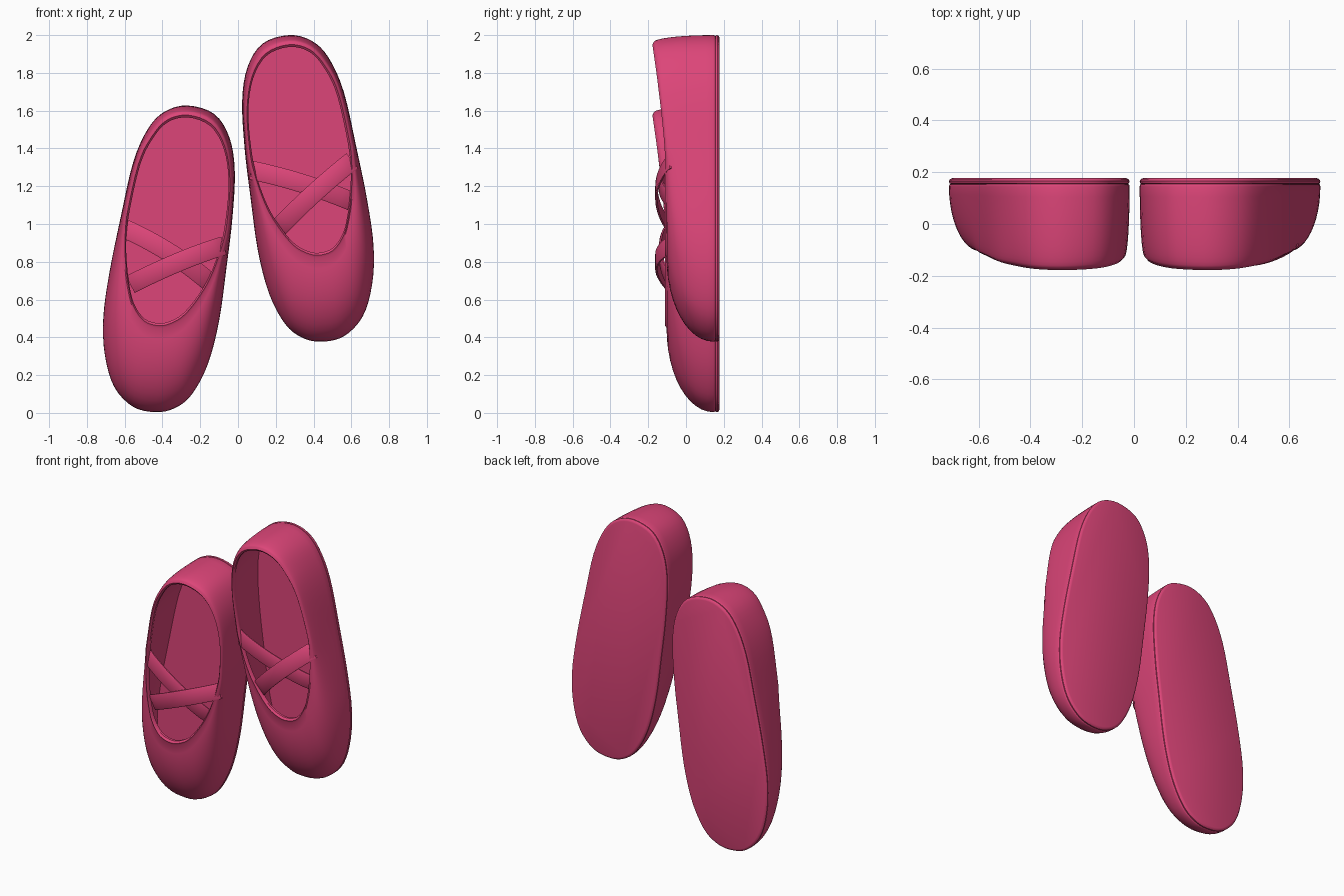
import bpy, bmesh, math
from mathutils import Vector

if "Cube" in bpy.data.objects:
    bpy.data.objects.remove(bpy.data.objects["Cube"])

pink = bpy.data.materials.new("rose pink")
pink.diffuse_color = (0.72, 0.06, 0.19, 1)
pink.use_nodes = True
pink.node_tree.nodes["Principled BSDF"].inputs["Base Color"].default_value = pink.diffuse_color

# Matching control points (x, z) of the sole outline and of the foot opening
SOLE = [(.27, 2.0), (.13, 1.955), (.05, 1.83), (.022, 1.65), (.035, 1.4), (.065, 1.15),
        (.105, .86), (.165, .63), (.25, .47), (.34, .398), (.44, .377), (.56, .405),
        (.66, .51), (.71, .68), (.718, .88), (.685, 1.12), (.628, 1.4), (.56, 1.7),
        (.48, 1.88), (.39, 1.97)]
OPENING = [(.27, 1.937), (.15, 1.89), (.08, 1.77), (.055, 1.6), (.07, 1.4), (.10, 1.25),
           (.155, 1.1), (.22, .99), (.29, .905), (.35, .865), (.42, .847), (.50, .872),
           (.555, .95), (.58, 1.05), (.592, 1.15), (.597, 1.27), (.583, 1.42),
           (.525, 1.68), (.46, 1.82), (.38, 1.91)]


def smooth_loop(pts, steps=4):
    """Closed Catmull-Rom curve through the points."""
    p = [Vector(q) for q in pts]
    n, out = len(p), []
    for i in range(n):
        a, b, c, d = p[i - 1], p[i], p[(i + 1) % n], p[(i + 2) % n]
        for k in range(steps):
            t = k / steps
            out.append(0.5 * (2 * b + (c - a) * t + (2 * a - 5 * b + 4 * c - d) * t * t
                              + (3 * b - a - 3 * c + d) * t ** 3))
    return out


def inset(loop, dist):
    """Move a closed loop inward by a distance."""
    n, out = len(loop), []
    for i in range(n):
        t = (loop[(i + 1) % n] - loop[i - 1]).normalized()
        out.append(loop[i] + Vector((-t.y, t.x)) * dist)
    return out


def loft(name, rings, closed=True, angle=40):
    """Skin rings of 3D points and cap both ends."""
    bm = bmesh.new()
    vs = [[bm.verts.new(p) for p in r] for r in rings]
    n = len(rings[0])
    for a, b in zip(vs, vs[1:]):
        for i in range(n):
            j = (i + 1) % n
            bm.faces.new((a[i], a[j], b[j], b[i]))
    bm.faces.new(vs[-1])
    if closed:
        bm.faces.new(vs[0])
    bmesh.ops.recalc_face_normals(bm, faces=bm.faces)
    me = bpy.data.meshes.new(name)
    bm.to_mesh(me)
    bm.free()
    me.materials.append(pink)
    ob = bpy.data.objects.new(name, me)
    bpy.context.collection.objects.link(ob)
    bpy.ops.object.select_all(action='DESELECT')
    ob.select_set(True)
    bpy.context.view_layer.objects.active = ob
    bpy.ops.object.shade_smooth_by_angle(angle=math.radians(angle))
    return ob


def rim_y(z):
    """Height of the rim: it sweeps forward at the heel."""
    return -.103 - .07 * max(0, (z - 1.35) / .6) ** 1.3


outer = smooth_loop(SOLE)
opening = smooth_loop(OPENING)
rim = [o + (s - o) * min(.5, .025 / (s - o).length) for s, o in zip(outer, opening)]
inner = inset(outer, .025)


def wall(base, top, base_y, drop, t):
    """One ring of the rounded wall between sole and opening."""
    f, g = 1 - math.cos(t), math.sin(t)
    ring = []
    for b, p, o in zip(base, top, opening):
        q = b.lerp(p, f)
        ring.append((q.x, base_y + (rim_y(o.y) + drop - base_y) * g, q.y))
    return ring


def make_shoe(side, sign, dx, dz, straps):
    place = lambda ring: [(sign * x + dx, y, z + dz) for x, y, z in ring]
    flat = lambda loop, y: [(p.x, y, p.y) for p in loop]
    steps = [math.pi / 2 * k / 12 for k in range(13)]

    # Upper: outside wall, rolled rim, inside wall and insole
    rings = [flat(inset(outer, .012), .16), flat(inset(outer, .002), .152)]
    rings += [wall(outer, rim, .145, 0, t) for t in steps]
    rings.append([((r.x + o.x) / 2, rim_y(o.y) - .007, (r.y + o.y) / 2)
                  for r, o in zip(rim, opening)])
    rings.append([(o.x, rim_y(o.y) + .004, o.y) for o in opening])
    rings += [wall(inner, opening, .14, .02, t) for t in reversed(steps)]
    loft(side + "_upper", [place(r) for r in rings])

    # Sole plate with a rounded edge
    plate = [(.012, .153), (.002, .157), (0, .166), (.005, .174), (.016, .178)]
    loft(side + "_sole", [place(flat(inset(outer, d), y)) for d, y in plate])

    # Crossed straps: arched flat bands, each through three (x, z) points
    for name, a, m, b, peak in straps:
        a, m, b = Vector(a), Vector(m), Vector(b)
        ctrl = 2 * m - (a + b) / 2
        rings, n = [], 20
        for k in range(n + 1):
            s = k / n
            c = a * (1 - s) ** 2 + ctrl * 2 * s * (1 - s) + b * s * s
            t = ((ctrl - a) * (1 - s) + (b - ctrl) * s).normalized()
            w = Vector((-t.y, t.x)) * .05
            y = -.088 + (peak + .088) * math.sin(math.pi * s) ** .75
            rings.append([(c.x + w.x * u, y + v, c.y + w.y * u)
                          for u, v in ((-1, .004), (-.85, 0), (.85, 0), (1, .004),
                                       (1, .012), (-1, .012))])
        loft(side + "_" + name, rings)


make_shoe("right", 1, 0, 0, [
    ("over_strap", (.605, 1.335), (.405, 1.165), (.215, .98), -.163),
    ("under_strap", (.07, 1.285), (.34, 1.215), (.60, 1.12), -.143)])
make_shoe("left", -1, .005, -.373, [
    ("over_strap", (-.075, .885), (-.31, .80), (-.57, .68), -.163),
    ("under_strap", (-.60, .975), (-.365, .85), (-.155, .695), -.143)])
